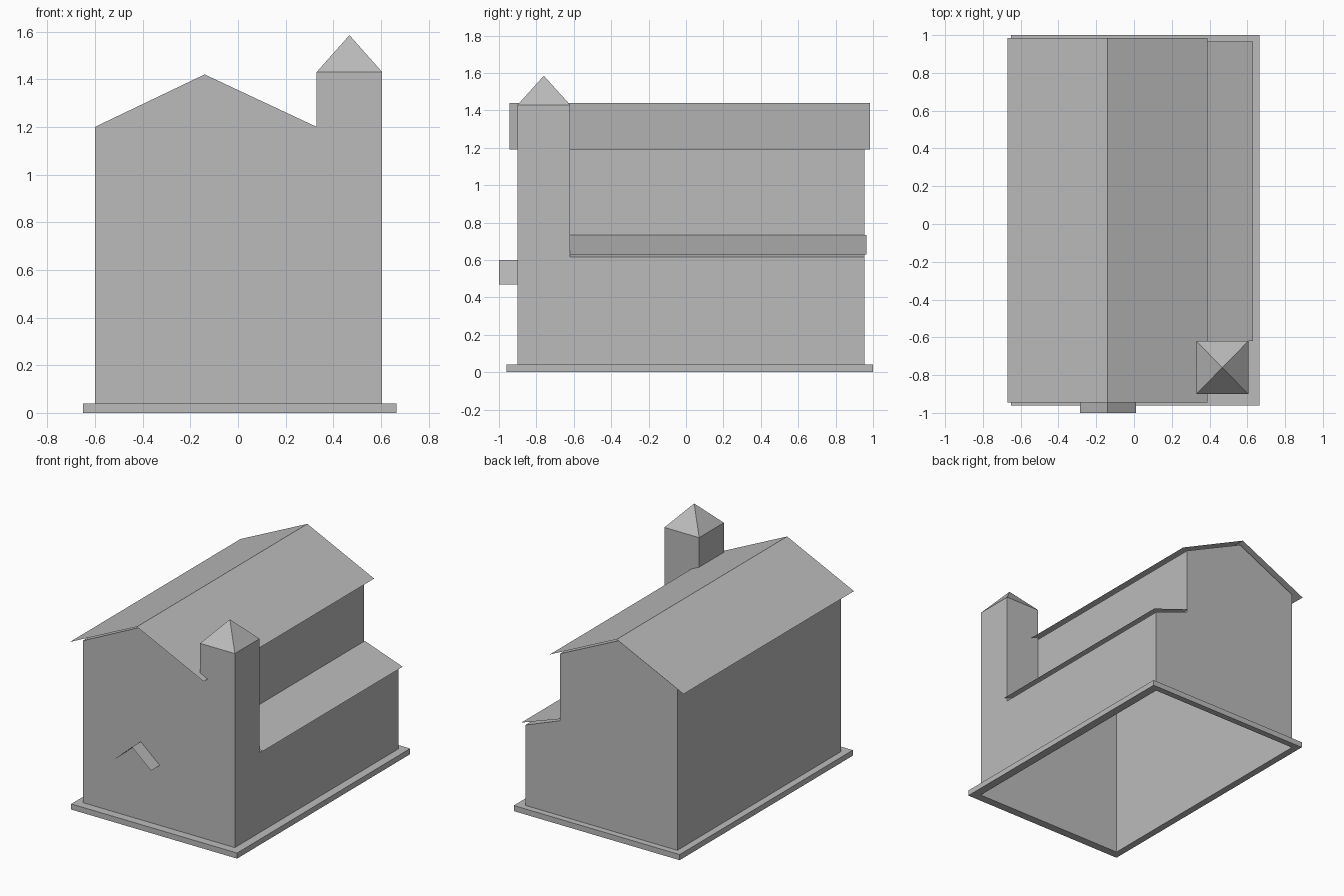
import bpy

cube = bpy.data.objects.get("Cube")
if cube:
    bpy.data.objects.remove(cube)

GREY = 0.5
stone = bpy.data.materials.new("plain_grey")
stone.use_nodes = True
stone.diffuse_color = (GREY, GREY, GREY, 1)
bsdf = stone.node_tree.nodes["Principled BSDF"]
bsdf.inputs["Base Color"].default_value = (GREY, GREY, GREY, 1)

# Shared dimensions
LEFT, RIDGE, NAVE, RIGHT = -0.6, -0.14, 0.33, 0.605
FRONT, TOWER_BACK, BACK = -0.9, -0.62, 0.955
BASE, AISLE_LOW, AISLE_HIGH = 0.04, 0.615, 0.72


def make(name, verts, faces):
    mesh = bpy.data.meshes.new(name)
    mesh.from_pydata(verts, [], faces)
    mesh.materials.append(stone)
    obj = bpy.data.objects.new(name, mesh)
    bpy.context.collection.objects.link(obj)
    return obj


def extrude(name, profile, y0, y1, caps=False):
    """Sweep an open (x, z) profile along y; caps close the two ends."""
    n = len(profile)
    verts = [(x, y, z) for y in (y0, y1) for x, z in profile]
    faces = [(i, i + n, i + n + 1, i + 1) for i in range(n - 1)]
    if caps:
        faces += [tuple(reversed(range(n))), tuple(range(n, 2 * n))]
    return make(name, verts, faces)


def rectangle(x0, x1, y0, y1, z):
    return [(x0, y0, z), (x1, y0, z), (x1, y1, z), (x0, y1, z)]


# Hollow walls: gabled main hall with a lower side aisle, open underneath
extrude("walls", [(LEFT, BASE), (LEFT, 1.2), (RIDGE, 1.42), (NAVE, 1.2),
                  (NAVE, AISLE_HIGH), (RIGHT, AISLE_LOW), (RIGHT, BASE)],
        FRONT, BACK, caps=True)

# Thin overhanging roof sheets and the small canopy over the entrance
extrude("main_roof", [(-0.67, 1.19), (RIDGE, 1.44), (0.39, 1.19)], -0.945, 0.985)
extrude("aisle_roof", [(NAVE, 0.735), (0.63, 0.63)], TOWER_BACK, 0.965)
extrude("door_canopy", [(-0.285, 0.47), (RIDGE, 0.6), (0.01, 0.47)], -1.0, FRONT)

# Corner tower, its foot following the aisle slope, with a pyramid cap
foot = [(x, y, AISLE_HIGH if x == NAVE else AISLE_LOW)
        for x, y, z in rectangle(NAVE, RIGHT, FRONT, TOWER_BACK, 0)]
top = rectangle(NAVE, RIGHT, FRONT, TOWER_BACK, 1.43)
apex = ((NAVE + RIGHT) / 2, (FRONT + TOWER_BACK) / 2, 1.585)
sides = [(i, (i + 1) % 4, 4 + (i + 1) % 4, 4 + i) for i in range(4)]
make("tower", foot + top, sides)
make("tower_cap", top + [apex], [(i, (i + 1) % 4, 4) for i in range(4)])

# Plinth frame around the foot of the walls
outer, inner = (-0.65, 0.665, -0.96, 1.0), (LEFT, RIGHT, FRONT, BACK)
loops = [rectangle(*outer, 0), rectangle(*outer, BASE),
         rectangle(*inner, BASE), rectangle(*inner, 0)]
ring = [(4 * k + i, 4 * k + (i + 1) % 4,
         4 * ((k + 1) % 4) + (i + 1) % 4, 4 * ((k + 1) % 4) + i)
        for k in range(4) for i in range(4)]
make("plinth", sum(loops, []), ring)
